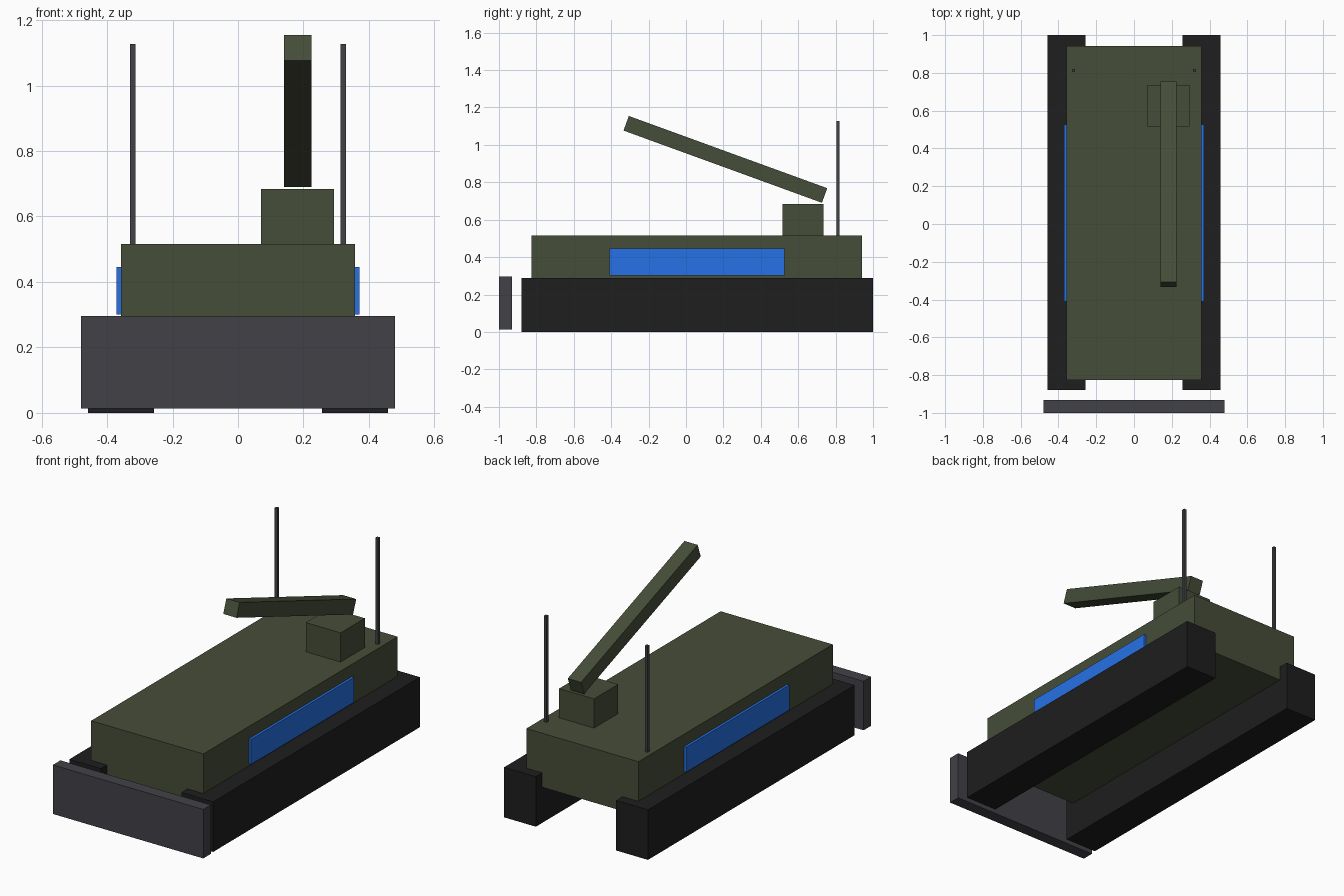
import bpy
import math

cube = bpy.data.objects.get("Cube")
if cube:
    bpy.data.objects.remove(cube, do_unlink=True)


def linear(c):
    c /= 255
    return c / 12.92 if c <= 0.04045 else ((c + 0.055) / 1.055) ** 2.4


def material(name, r, g, b):
    colour = (linear(r), linear(g), linear(b), 1)
    mat = bpy.data.materials.new(name)
    mat.use_nodes = True
    mat.diffuse_color = colour
    node = mat.node_tree.nodes["Principled BSDF"]
    node.inputs["Base Color"].default_value = colour
    node.inputs["Roughness"].default_value = 0.8
    return mat


olive = material("olive green", 70, 77, 56)
rubber = material("track black", 30, 30, 31)
steel = material("dark steel", 66, 65, 70)
blue = material("panel blue", 38, 113, 230)


def box(name, x, y, z, mat):
    """Box spanning the given (low, high) ranges."""
    spans = (x, y, z)
    bpy.ops.mesh.primitive_cube_add(size=1, location=[(a + b) / 2 for a, b in spans])
    ob = bpy.context.object
    ob.name = name
    ob.scale = [b - a for a, b in spans]
    bpy.ops.object.transform_apply(location=False, rotation=False, scale=True)
    ob.data.materials.append(mat)
    return ob


# Hull, sunk between the tracks, and front blade
box("hull", (-0.357, 0.357), (-0.825, 0.942), (0.205, 0.516), olive)
box("front_blade", (-0.479, 0.479), (-1, -0.931), (0.014, 0.296), steel)

# Tracks, side panels and antennas on both sides
for side, s in (("left", 1), ("right", -1)):
    box(side + "_track", sorted((s * 0.256, s * 0.458)), (-0.88, 1), (0, 0.288), rubber)
    box(side + "_panel", sorted((s * 0.355, s * 0.371)), (-0.41, 0.527), (0.301, 0.445), blue)
    box(side + "_antenna", sorted((s * 0.313, s * 0.3295)), (0.804, 0.8205), (0.514, 1.127), steel)

# Arm mount and raised arm
box("arm_mount", (0.071, 0.293), (0.515, 0.735), (0.514, 0.684), olive)
arm = box("raised_arm", (0.14, 0.224), (-0.354, 0.775), (0.881, 0.964), olive)
arm.rotation_euler.x = math.radians(-20)
